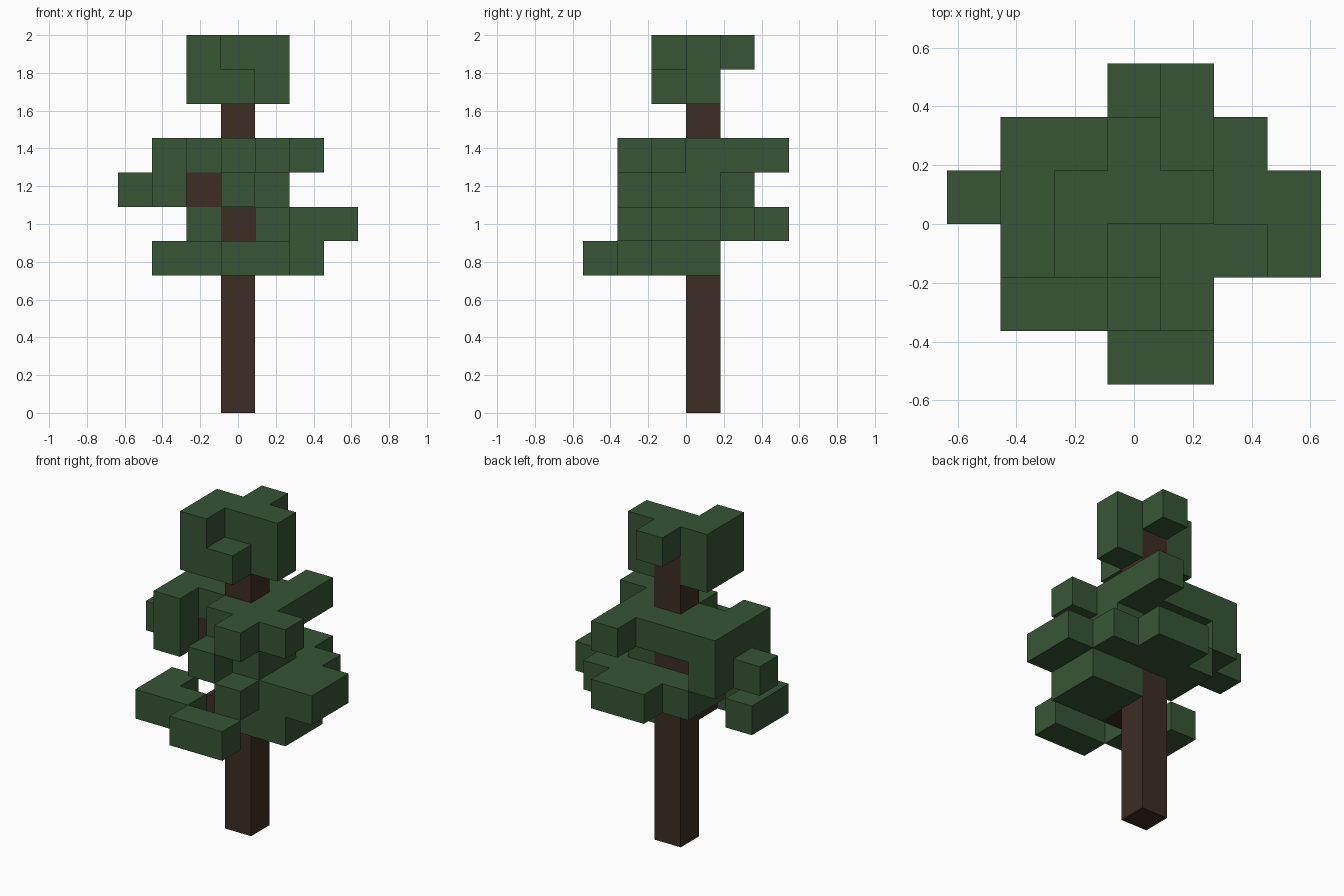
import bpy, bmesh
from mathutils import Vector

cube = bpy.data.objects.get("Cube")
if cube:
    bpy.data.objects.remove(cube, do_unlink=True)

S = 2 / 11  # edge of one block


def material(name, color):
    m = bpy.data.materials.new(name)
    m.use_nodes = True
    m.diffuse_color = color
    m.node_tree.nodes["Principled BSDF"].inputs["Base Color"].default_value = color
    return m


leaf_green = material("leaf green", (0.037, 0.091, 0.036, 1))
bark_brown = material("bark brown", (0.045, 0.026, 0.017, 1))

# Floor plans of each block layer, back row first, x from -3 to 3:
# L = leaves, T = trunk, B = branch
TRUNK_ONLY = ["", "", "...T..."]
LAYERS = [TRUNK_ONLY] * 4 + [
    ["",
     "",
     "...TLL.",
     ".L.BLL.",
     ".LL....",
     "...LL.."],
    ["...LL..",
     "..LLLL.",
     "..LTLLL",
     "....LLL",
     "....L.."],
    ["",
     ".L.....",
     "LLBTL..",
     ".L.LL..",
     "...L..."],
    ["....L..",
     ".LLLL..",
     ".LLTL..",
     ".L.LLL.",
     "....L.."],
    TRUNK_ONLY,
    ["",
     "",
     "..LTL..",
     "..LL..."],
    ["",
     "...L...",
     "..LLL..",
     "..L...."],
]


def cells(kind, low=0, high=11):
    """Grid positions of one kind of block between two layers."""
    return {(col - 3, 2 - row, k)
            for k in range(low, high)
            for row, line in enumerate(LAYERS[k])
            for col, c in enumerate(line) if c == kind}


def build_blocks(name, blocks, mat):
    """Outer shell of a group of blocks, without the faces they share."""
    bm = bmesh.new()
    for cell in blocks:
        centre = Vector(cell) + Vector((0, 0.5, 0.5))
        for axis in range(3):
            for sign in (-1, 1):
                n = Vector((0, 0, 0))
                n[axis] = sign
                if tuple(int(a + b) for a, b in zip(cell, n)) in blocks:
                    continue
                u = Vector((0, 0, 0))
                u[(axis + 1) % 3] = 0.5
                v = n.cross(u)
                mid = centre + n * 0.5
                ring = (mid - u - v, mid + u - v, mid + u + v, mid - u + v)
                bm.faces.new([bm.verts.new(p * S) for p in ring])
    bmesh.ops.remove_doubles(bm, verts=bm.verts[:], dist=S / 100)
    mesh = bpy.data.meshes.new(name)
    bm.to_mesh(mesh)
    bm.free()
    mesh.materials.append(mat)
    obj = bpy.data.objects.new(name, mesh)
    bpy.context.collection.objects.link(obj)
    return obj


# Trunk and side branches
build_blocks("trunk", cells("T"), bark_brown)
build_blocks("branches", cells("B"), bark_brown)

# Wide foliage around the middle and the small crown on top
build_blocks("middle_foliage", cells("L", 4, 8), leaf_green)
build_blocks("crown_foliage", cells("L", 9, 11), leaf_green)
